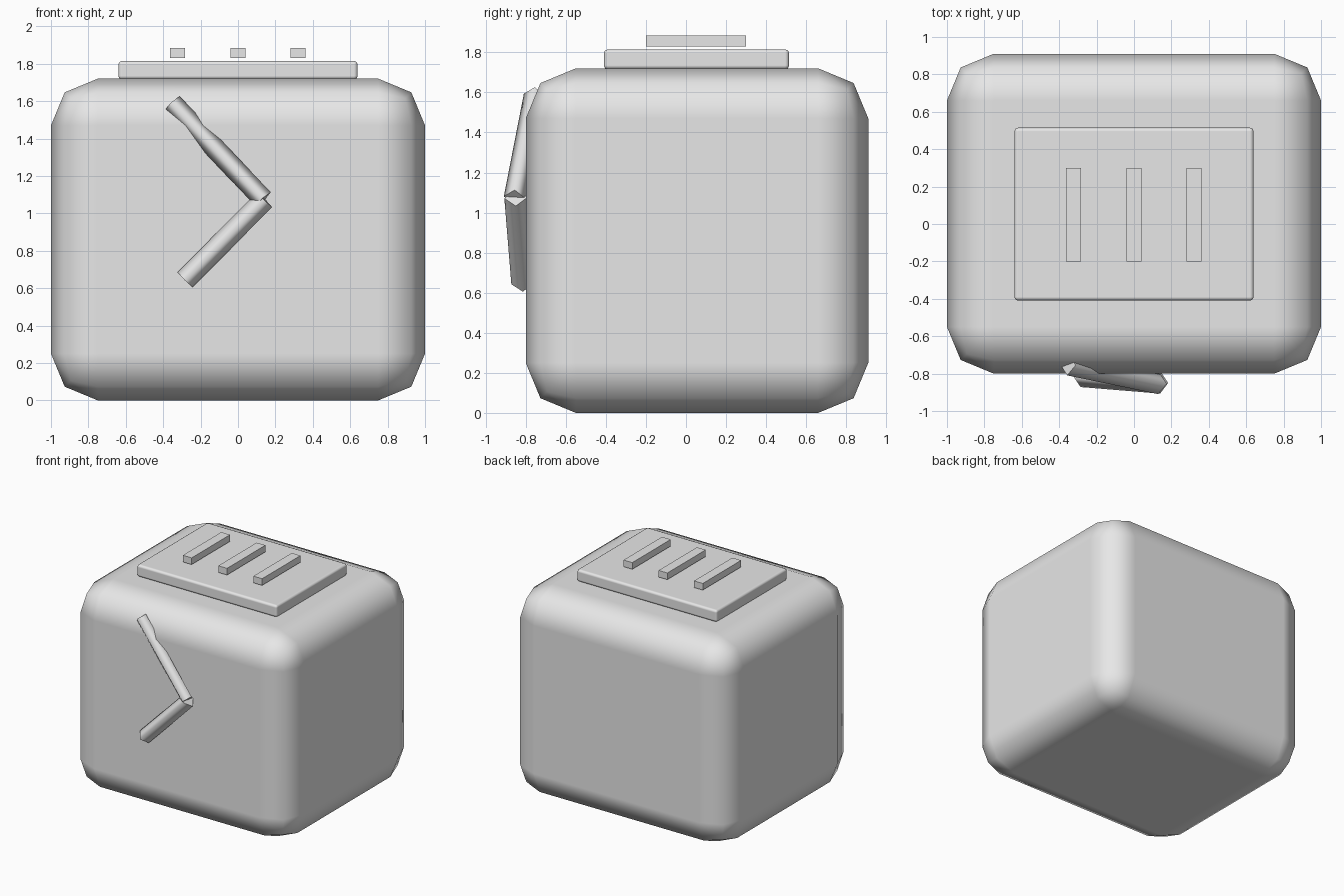
import bpy
from mathutils import Vector, Matrix

cube = bpy.data.objects.get("Cube")
if cube:
    bpy.data.objects.remove(cube, do_unlink=True)

grey = bpy.data.materials.new("light_grey")
grey.use_nodes = True
GREY = (0.8, 0.8, 0.8, 1)
grey.diffuse_color = GREY
grey.node_tree.nodes["Principled BSDF"].inputs["Base Color"].default_value = GREY


def box(name, low, high, bevel=0.0):
    """Box between two corners, optionally with soft rounded edges."""
    low, high = Vector(low), Vector(high)
    bpy.ops.mesh.primitive_cube_add(size=1, location=(low + high) / 2)
    ob = bpy.context.object
    ob.name = name
    ob.data.transform(Matrix.Diagonal((*(high - low), 1)))
    ob.data.materials.append(grey)
    if bevel:
        ob.data.shade_smooth()
        mod = ob.modifiers.new("rounded_edges", "BEVEL")
        mod.width = bevel
        mod.segments = 2
        mod.harden_normals = True
    return ob


def hand(name, start, end, radius):
    """Four-sided rod with one ridge facing the front."""
    start, end = Vector(start), Vector(end)
    axis = (end - start).normalized()
    ridge = Vector((0, -1, 0))
    ridge = (ridge - axis * ridge.dot(axis)).normalized()
    frame = Matrix((ridge, axis.cross(ridge), axis)).transposed().to_4x4()
    bpy.ops.mesh.primitive_cylinder_add(vertices=4, radius=radius,
                                        depth=(end - start).length)
    ob = bpy.context.object
    ob.name = name
    ob.matrix_world = Matrix.Translation((start + end) / 2) @ frame
    ob.data.materials.append(grey)
    # Soft sides, crisp ends
    ob.data.shade_smooth()
    for edge in ob.data.edges:
        a, b = (ob.data.vertices[i].co for i in edge.vertices)
        edge.use_edge_sharp = abs(a.z - b.z) < 0.001


# Rounded body
box("body", (-1, -0.8, 0), (1, 0.91, 1.72), 0.25)

# Top plate with three raised buttons
box("top_plate", (-0.64, -0.41, 1.715), (0.64, 0.515, 1.815), 0.02)
for label, x in (("right", -0.323), ("middle", 0), ("left", 0.32)):
    box(label + "_button", (x - 0.04, -0.2, 1.83), (x + 0.04, 0.3, 1.885))

# Clock hands, leaning into the front
hand("long_hand", (0.135, -0.855, 1.075), (-0.352, -0.755, 1.588), 0.055)
hand("short_hand", (0.142, -0.85, 1.073), (-0.283, -0.815, 0.645), 0.057)
